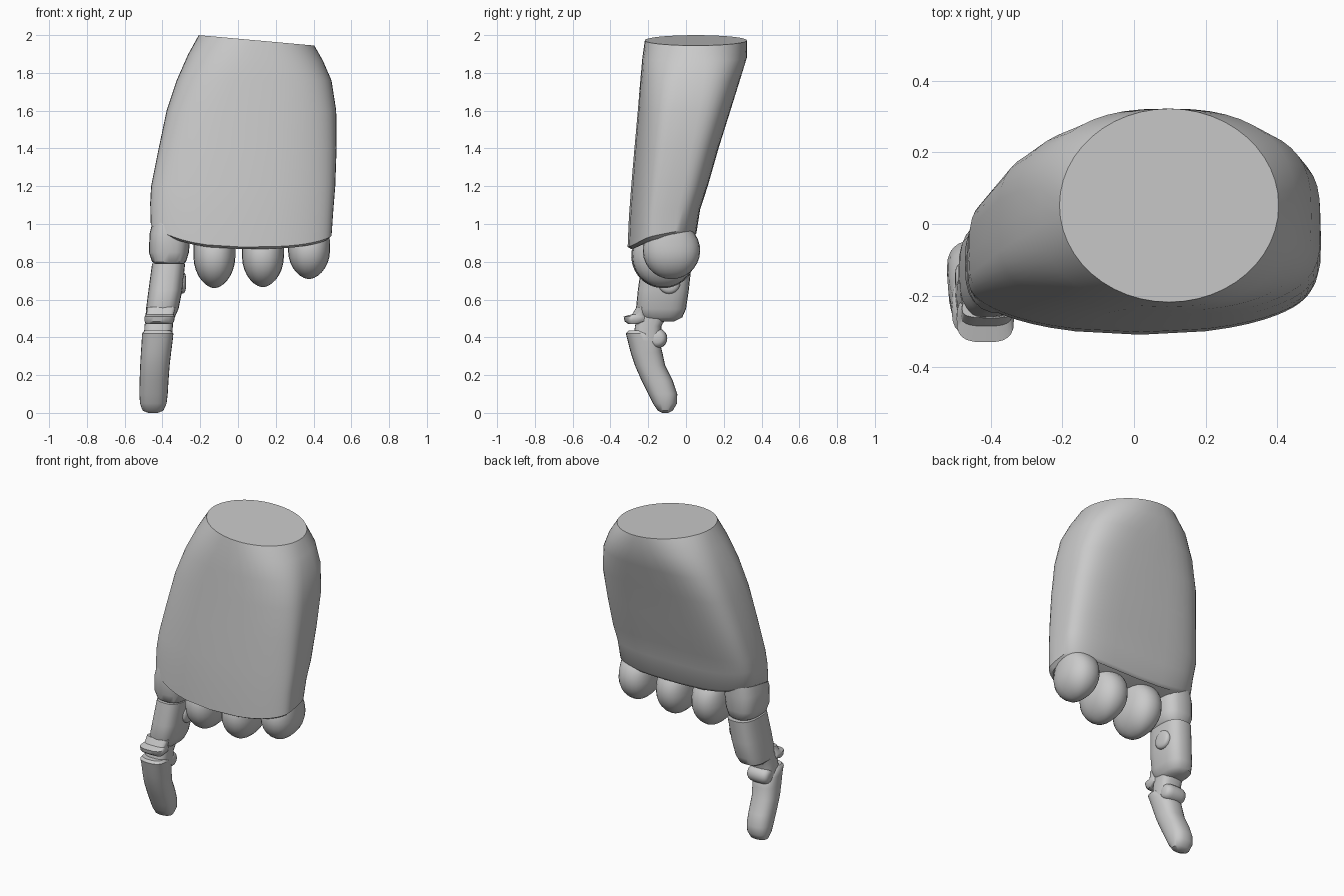
import bpy, bmesh, math
from mathutils import Matrix

cube = bpy.data.objects.get("Cube")
if cube:
    bpy.data.objects.remove(cube, do_unlink=True)

grey = bpy.data.materials.new("plain_grey")
grey.use_nodes = True
COLOUR = (0.59, 0.59, 0.59, 1)
grey.diffuse_color = COLOUR
grey.node_tree.nodes["Principled BSDF"].inputs["Base Color"].default_value = COLOUR
grey.node_tree.nodes["Principled BSDF"].inputs["Roughness"].default_value = 0.6


def finish(name, bm, angle=40):
    bmesh.ops.recalc_face_normals(bm, faces=bm.faces)
    mesh = bpy.data.meshes.new(name)
    bm.to_mesh(mesh)
    bm.free()
    mesh.materials.append(grey)
    obj = bpy.data.objects.new(name, mesh)
    bpy.context.collection.objects.link(obj)
    bpy.ops.object.select_all(action='DESELECT')
    obj.select_set(True)
    bpy.context.view_layer.objects.active = obj
    bpy.ops.object.shade_smooth_by_angle(angle=math.radians(angle))
    return obj


def loft(name, rings, sides=32, lift=None, bow=0, angle=40):
    """Skin rounded cross-sections: (z, x min, x max, y min, y max, squareness).
    bow pulls the front corners back in proportion to the squareness."""
    bm = bmesh.new()
    loops = []
    for i, (z, x0, x1, y0, y1, n) in enumerate(rings):
        loop = []
        for k in range(sides):
            a = math.tau * k / sides
            c, s = math.cos(a), math.sin(a)
            u = math.copysign(abs(c) ** (2 / n), c)
            v = math.copysign(abs(s) ** (2 / n), s)
            x = (x0 + x1) / 2 + (x1 - x0) / 2 * u
            y = (y0 + y1) / 2 + (y1 - y0) / 2 * v
            if v < 0:
                y -= bow * (n - 2) * u * u * v
            loop.append(bm.verts.new((x, y, z + (lift(i, x, y) if lift else 0))))
        loops.append(loop)
    for a, b in zip(loops, loops[1:]):
        for k in range(sides):
            j = (k + 1) % sides
            bm.faces.new((a[k], a[j], b[j], b[k]))
    bm.faces.new(loops[0])
    bm.faces.new(loops[-1])
    return finish(name, bm, angle)


def knuckle(name, x, y, z, half_width, radius):
    """Finger stump: round from the side, straight-sided above, tapered below."""
    rings = []
    for step in range(13):
        t = math.radians(-86 + step * 12)
        r = radius * math.cos(t)
        w = half_width * math.cos(t) ** (1.15 if t < 0 else 0.15)
        rings.append((z + radius * math.sin(t), x - w, x + w, y - r, y + r, 2.3))
    loft(name, rings, 24, angle=60)


def pin(name, x, y, z, length, radius):
    """Round-ended hinge barrel lying across the finger."""
    bm = bmesh.new()
    bmesh.ops.create_uvsphere(bm, u_segments=20, v_segments=12, radius=1)
    for v in bm.verts:
        v.co.z = math.copysign(abs(v.co.z) ** 0.6, v.co.z)
        v.co.xy *= max(v.co.xy.length, 0.01) ** -0.4
    bm.transform(Matrix.Translation((x, y, z))
                 @ Matrix.Diagonal((length / 2, radius, radius, 1))
                 @ Matrix.Rotation(math.pi / 2, 4, 'Y'))
    return finish(name, bm, 60)


# Palm: arched lower edge, slanted flat wrist
PALM = [
    (0.865, -0.44, 0.475, -0.290, 0.04, 4.2),
    (0.880, -0.462, 0.496, -0.309, 0.055, 4.2),
    (1.04, -0.465, 0.505, -0.302, 0.075, 4.2),
    (1.20, -0.460, 0.515, -0.290, 0.115, 4.1),
    (1.40, -0.420, 0.522, -0.273, 0.172, 3.9),
    (1.60, -0.378, 0.520, -0.255, 0.235, 3.6),
    (1.76, -0.325, 0.495, -0.242, 0.285, 3.1),
    (1.88, -0.265, 0.450, -0.231, 0.322, 2.5),
    (1.972, -0.208, 0.404, -0.218, 0.322, 2.0),
]


def palm_lift(i, x, y):
    if i < 2:
        return 0.09 * abs((x - 0.1) / 0.56) ** 3 + 0.2 * (y + 0.3)
    if i == 2:
        return 0.05 * abs((x - 0.1) / 0.56) ** 3 + 0.1 * (y + 0.3)
    return -0.09 * (x - 0.1) * max(0, i - 6) / 2


loft("palm", PALM, 48, palm_lift, bow=0.028)

# Knuckle stumps of the three folded fingers
for name, x, y, z, r in (("middle", -0.125, -0.12, 0.83, 0.17),
                         ("ring", 0.132, -0.12, 0.83, 0.165),
                         ("little", 0.376, -0.077, 0.86, 0.152)):
    knuckle(name + "_knuckle", x, y, z, 0.111, r)

# Extended index finger
loft("index_knuckle", [
    (0.78, -0.425, -0.30, -0.20, -0.01, 2.5),
    (0.80, -0.455, -0.275, -0.23, 0.01, 2.8),
    (0.85, -0.472, -0.26, -0.245, 0.025, 2.8),
    (0.95, -0.468, -0.25, -0.25, 0.03, 2.8),
    (1.02, -0.45, -0.25, -0.24, 0.03, 2.8)], 24)
loft("index_proximal", [
    (0.485, -0.47, -0.36, -0.21, -0.06, 2.5),
    (0.505, -0.49, -0.335, -0.25, -0.02, 2.8),
    (0.55, -0.487, -0.315, -0.265, 0.0, 2.8),
    (0.65, -0.474, -0.295, -0.255, 0.015, 2.8),
    (0.79, -0.455, -0.28, -0.235, 0.03, 2.8)], 24)
pin("index_side_boss", -0.305, -0.09, 0.69, 0.06, 0.06)
loft("index_hinge_neck", [
    (0.38, -0.50, -0.35, -0.28, -0.13, 3),
    (0.46, -0.495, -0.345, -0.27, -0.13, 3),
    (0.53, -0.485, -0.34, -0.25, -0.09, 3)], 24)
loft("index_front_hook", [
    (0.47, -0.485, -0.35, -0.305, -0.25, 3),
    (0.485, -0.495, -0.338, -0.325, -0.20, 3),
    (0.51, -0.495, -0.335, -0.33, -0.20, 3),
    (0.522, -0.485, -0.34, -0.285, -0.21, 3),
    (0.56, -0.48, -0.33, -0.262, -0.21, 3)], 24)
loft("index_tip", [
    (0.0, -0.475, -0.425, -0.125, -0.095, 2),
    (0.012, -0.505, -0.395, -0.15, -0.07, 2.3),
    (0.05, -0.519, -0.378, -0.175, -0.048, 2.4),
    (0.10, -0.522, -0.372, -0.20, -0.046, 2.4),
    (0.17, -0.521, -0.368, -0.235, -0.07, 2.4),
    (0.25, -0.518, -0.362, -0.27, -0.11, 2.4),
    (0.32, -0.514, -0.354, -0.293, -0.125, 2.4),
    (0.38, -0.510, -0.346, -0.308, -0.14, 2.5),
    (0.42, -0.508, -0.342, -0.318, -0.18, 2.5),
    (0.435, -0.495, -0.355, -0.305, -0.20, 2.5)], 24)
pin("index_tip_hinge", -0.425, -0.152, 0.395, 0.15, 0.053)
